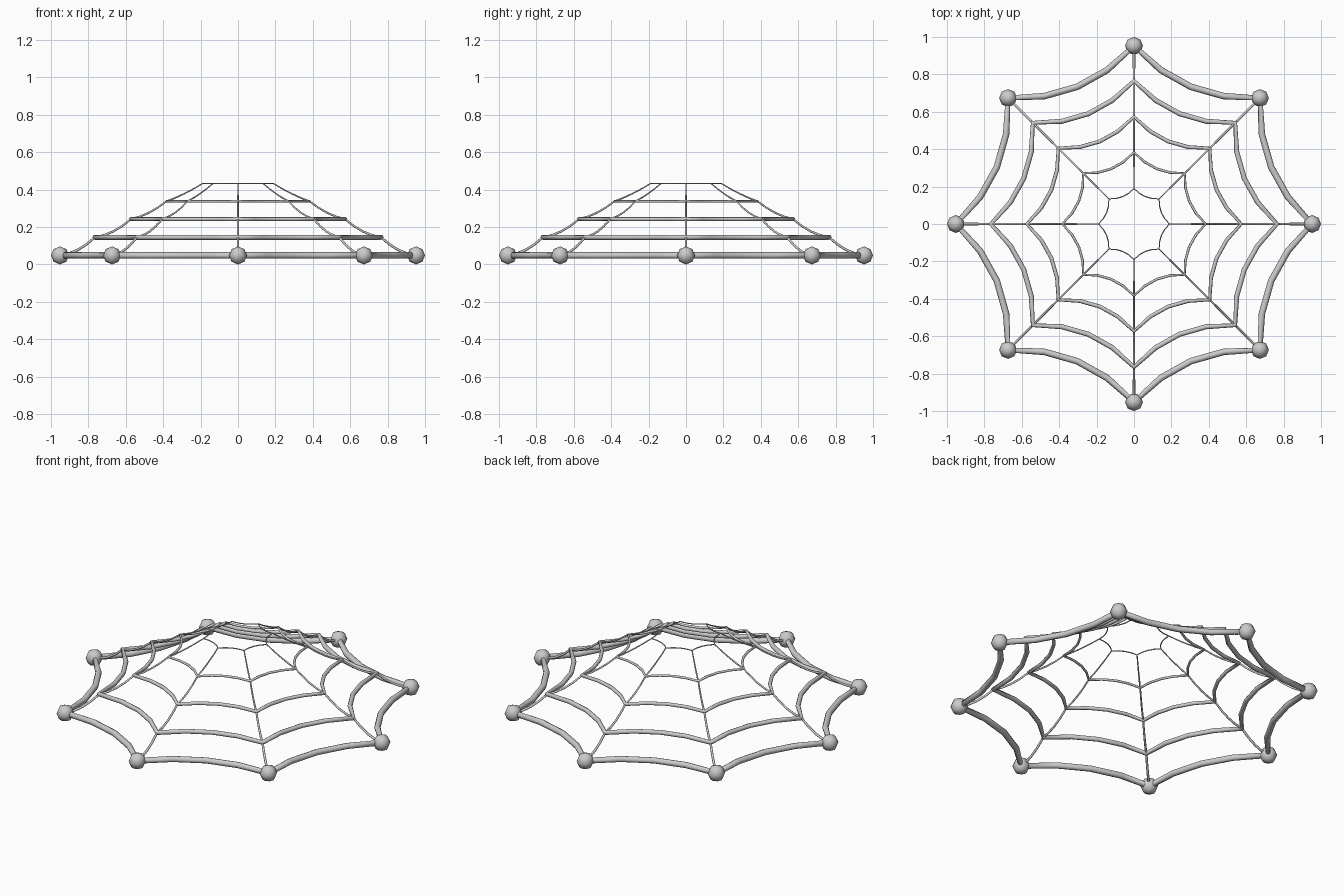
import bpy
from math import cos, sin, pi
from mathutils import Vector

if "Cube" in bpy.data.objects:
    bpy.data.objects.remove(bpy.data.objects["Cube"])

N = 8
# ring levels: (corner radius, height, strand thickness)
LEVELS = [(0.952, 0.048, 0.0175), (0.765, 0.145, 0.0135), (0.573, 0.242, 0.0105),
          (0.383, 0.337, 0.007), (0.19, 0.432, 0.0033)]
SPOKE_SAG = [0.02, 0.018, 0.014, 0.006]
SPOKE_R = [0.0072, 0.0064, 0.0055, 0.0045, 0.0033]


def tube(name, points, radii, cyclic):
    """Smooth eight-sided strand swept along a list of points."""
    cu = bpy.data.curves.new(name, 'CURVE')
    cu.dimensions = '3D'
    cu.bevel_depth = 1.0
    cu.bevel_resolution = 2
    cu.use_fill_caps = not cyclic
    sp = cu.splines.new('POLY')
    sp.points.add(len(points) - 1)
    for p, co, r in zip(sp.points, points, radii):
        p.co = (*co, 1)
        p.radius = r
    sp.use_cyclic_u = cyclic
    ob = bpy.data.objects.new(name, cu)
    bpy.context.collection.objects.link(ob)
    bpy.ops.object.select_all(action='DESELECT')
    ob.select_set(True)
    bpy.context.view_layer.objects.active = ob
    bpy.ops.object.convert(target='MESH')
    bpy.ops.object.shade_smooth()


def corner(i, r, z):
    a = 2 * pi * i / N
    return Vector((r * cos(a), r * sin(a), z))


# ring strands, sagging inward between the spokes
for k, (r, z, t) in enumerate(LEVELS):
    pts = []
    for i in range(N):
        a, b = corner(i, r, z), corner(i + 1, r, z)
        inward = corner(i + 0.5, 1, 0)
        for j in range(4):
            u = j / 4
            pts.append(a.lerp(b, u) - inward * (0.09 * r * 4 * u * (1 - u)))
    tube(f"ring_strand_{k + 1}", pts, [t] * len(pts), True)

# spokes, drooping between the rings and thinning toward the centre
for i in range(N):
    pts, radii = [], []
    for k in range(4):
        a = corner(i, *LEVELS[k][:2])
        b = corner(i, *LEVELS[k + 1][:2])
        for j in range(4):
            u = j / 4
            p = a.lerp(b, u)
            p.z -= SPOKE_SAG[k] * 4 * u * (1 - u)
            pts.append(p)
            radii.append(SPOKE_R[k] * (1 - u) + SPOKE_R[k + 1] * u)
    pts.append(corner(i, *LEVELS[4][:2]))
    radii.append(SPOKE_R[4])
    tube(f"spoke_{i + 1}", pts, radii, False)

# weight balls on the outer corners
for i in range(N):
    bpy.ops.mesh.primitive_uv_sphere_add(segments=8, ring_count=4, radius=0.048,
                                         location=corner(i, 0.952, 0.048),
                                         rotation=(0, 0, 2 * pi * i / N))
    bpy.context.object.name = f"weight_ball_{i + 1}"
    bpy.ops.object.shade_smooth()
